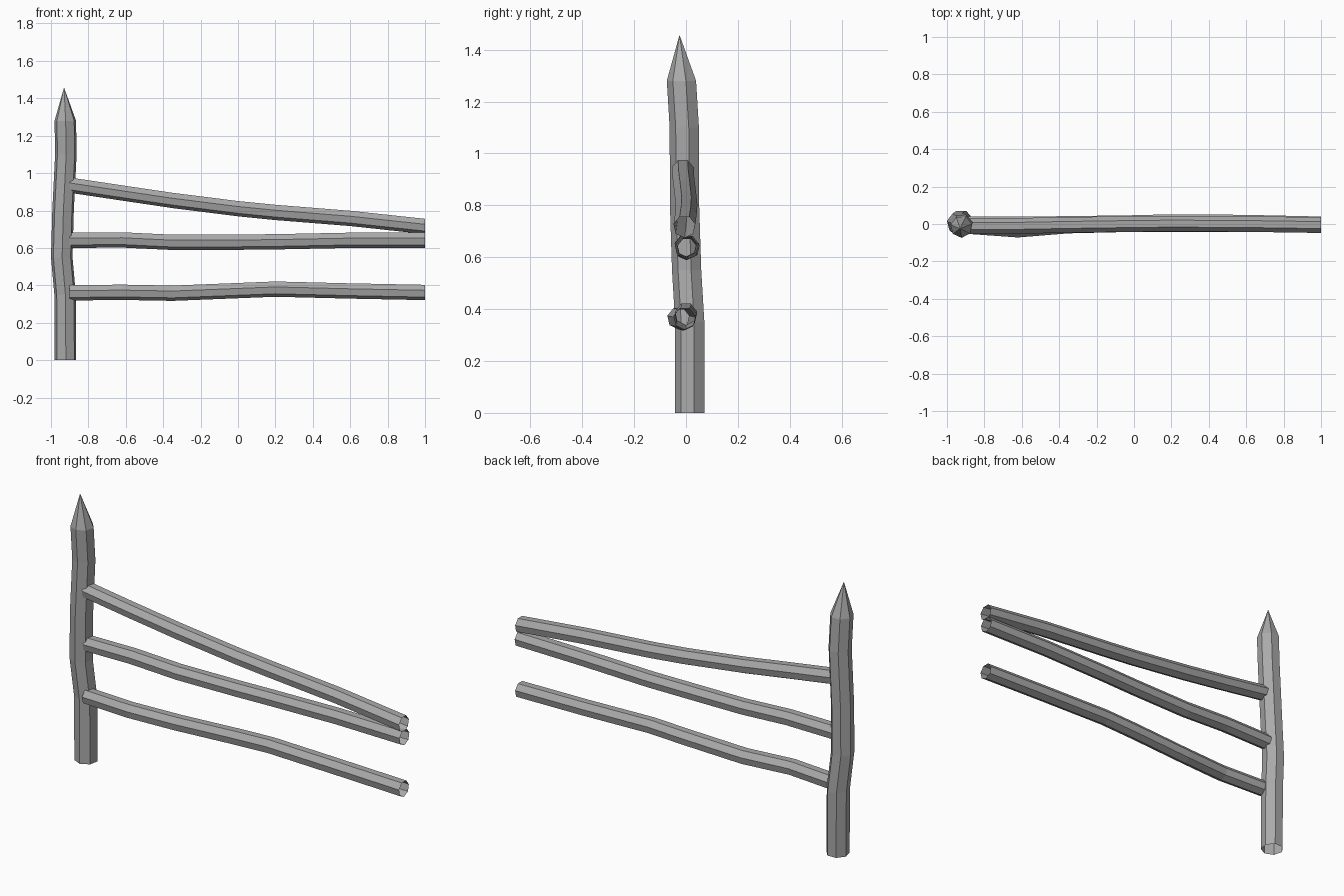
import bpy, bmesh
from math import sin, cos, pi
from mathutils import Vector

cube = bpy.data.objects.get("Cube")
if cube:
    bpy.data.objects.remove(cube)

SIDES = 7

wood = bpy.data.materials.new("weathered grey wood")
wood.use_nodes = True
GREY = (0.4, 0.4, 0.4, 1)
wood.diffuse_color = GREY
bsdf = wood.node_tree.nodes["Principled BSDF"]
bsdf.inputs["Base Color"].default_value = GREY
bsdf.inputs["Roughness"].default_value = 0.9


def pole(name, path, radius, u, v, phase, tip=None):
    """Open faceted tube along path, with rings in the u-v plane and an optional pointed tip."""
    u, v = Vector(u), Vector(v)
    bm = bmesh.new()
    rings = []
    for p in path:
        rings.append([bm.verts.new(Vector(p) + radius * (
            u * cos(phase + 2 * pi * i / SIDES) + v * sin(phase + 2 * pi * i / SIDES)))
            for i in range(SIDES)])
    for a, b in zip(rings, rings[1:]):
        for i in range(SIDES):
            j = (i + 1) % SIDES
            bm.faces.new((a[i], a[j], b[j], b[i]))
    if tip:
        point = bm.verts.new(tip)
        for i in range(SIDES):
            bm.faces.new((rings[-1][i], rings[-1][(i + 1) % SIDES], point))
    mesh = bpy.data.meshes.new(name)
    bm.to_mesh(mesh)
    bm.free()
    mesh.materials.append(wood)
    obj = bpy.data.objects.new(name, mesh)
    bpy.context.collection.objects.link(obj)
    return obj


# Sharpened upright post
pole("post",
     [(-.922, .017, 0), (-.924, .017, .35), (-.942, .005, .55),
      (-.935, -.003, .8), (-.92, -.004, 1.1), (-.923, -.015, 1.28)],
     .059, (1, 0, 0), (0, 1, 0), .25, tip=(-.93, -.025, 1.457))

# Three crooked rails, each given as (y, z) offsets at shared stations along x
STATIONS = (-.9, -.62, -.35, 0, .2, .6, 1)
RAILS = {
    "top_rail": [(-.012, .938), (-.01, .896), (-.005, .856), (0, .812),
                 (.002, .792), (0, .76), (-.006, .717)],
    "middle_rail": [(-.002, .643), (-.002, .645), (0, .632), (.005, .633),
                    (.01, .635), (.007, .643), (-.002, .643)],
    "bottom_rail": [(-.01, .362), (-.03, .365), (-.008, .36), (0, .374),
                    (0, .382), (0, .372), (-.006, .364)],
}
for name, offsets in RAILS.items():
    path = [(x, y, z) for x, (y, z) in zip(STATIONS, offsets)]
    pole(name, path, .043, (0, 1, 0), (0, 0, 1), pi / 2 + pi / SIDES)
